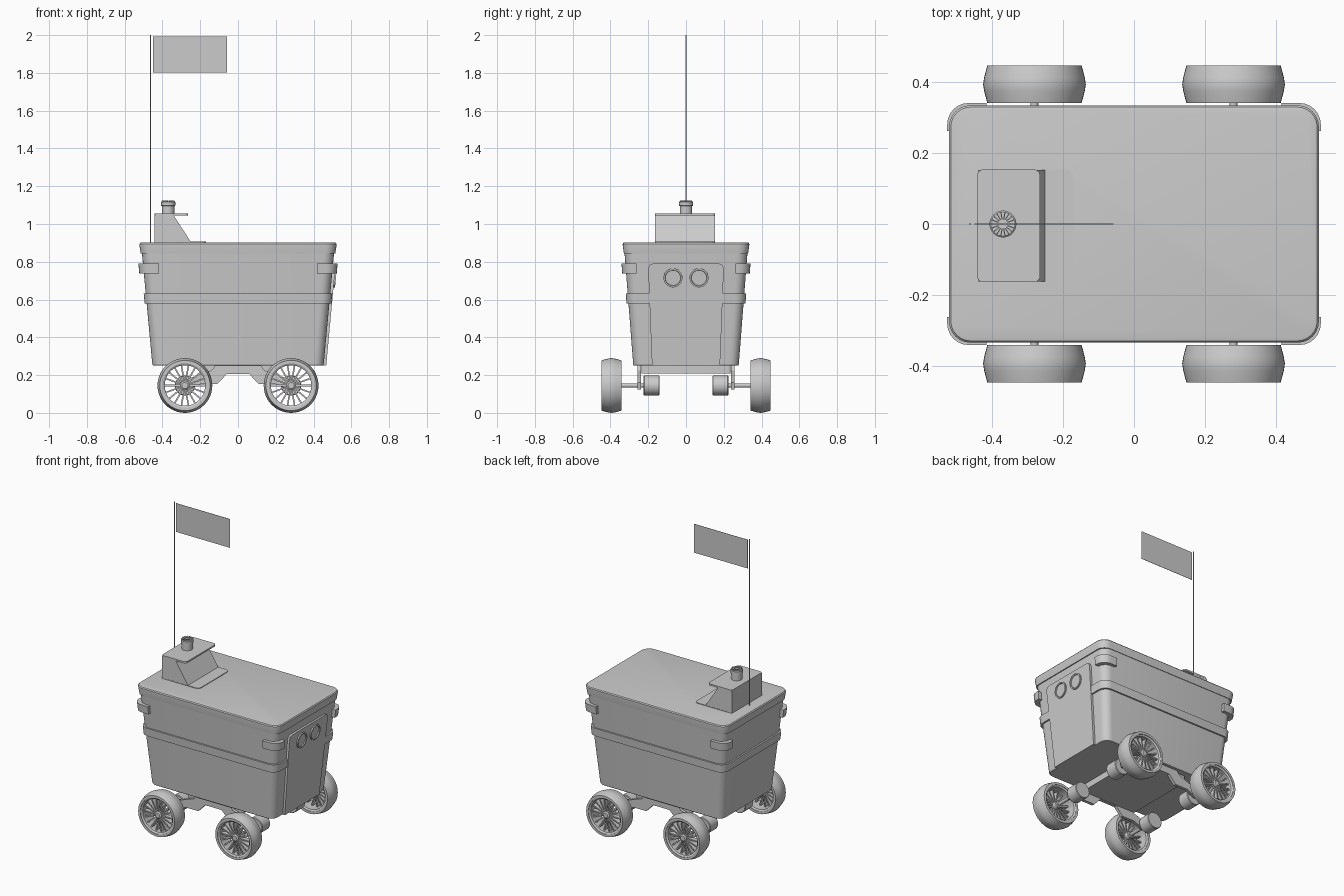
import bpy, bmesh
from math import sin, cos, pi, tau
from mathutils import Vector, Matrix

if "Cube" in bpy.data.objects:
    bpy.data.objects.remove(bpy.data.objects["Cube"])


def finish(name, bm):
    bmesh.ops.recalc_face_normals(bm, faces=bm.faces)
    me = bpy.data.meshes.new(name)
    bm.to_mesh(me)
    bm.free()
    ob = bpy.data.objects.new(name, me)
    bpy.context.collection.objects.link(ob)
    return ob


def skin(name, rings, closed=False):
    """Bridge equal-length point rings; cap the ends or close into a loop."""
    bm = bmesh.new()
    vs = [[bm.verts.new(p) for p in ring] for ring in rings]
    n = len(vs[0])
    pairs = list(zip(vs, vs[1:])) + ([(vs[-1], vs[0])] if closed else [])
    for a, b in pairs:
        for i in range(n):
            bm.faces.new((a[i], a[(i + 1) % n], b[(i + 1) % n], b[i]))
    if not closed:
        bm.faces.new(vs[0])
        bm.faces.new(vs[-1])
    return finish(name, bm)


def prism(name, pts, lo, hi, axis):
    place = {'x': lambda a, b, t: (t, a, b),
             'y': lambda a, b, t: (a, t, b),
             'z': lambda a, b, t: (a, b, t)}[axis]
    return skin(name, [[place(a, b, t) for a, b in pts] for t in (lo, hi)])


def rrect(hx, hy, r, cx=0, cy=0, seg=6):
    pts = []
    for k, (sx, sy) in enumerate(((1, 1), (-1, 1), (-1, -1), (1, -1))):
        for i in range(seg + 1):
            a = (k + i / seg) * pi / 2
            pts.append((cx + sx * (hx - r) + r * cos(a), cy + sy * (hy - r) + r * sin(a)))
    return pts


def loft(name, levels, closed=False):
    return skin(name, [[(x, y, z) for x, y in rrect(hx, hy, r)] for z, hx, hy, r in levels], closed)


def lathe(name, prof, origin, axis='y', closed=False, seg=48):
    """Spin (radius, height) points about an axis through origin."""
    o = Vector(origin)
    rings = []
    for r, h in prof:
        ring = []
        for i in range(seg):
            c, s = r * cos(tau * i / seg), r * sin(tau * i / seg)
            ring.append(o + Vector({'x': (h, c, s), 'y': (c, h, s), 'z': (c, s, h)}[axis]))
        rings.append(ring)
    return skin(name, rings, closed)


def bars(name, count, matrix, size, offset):
    """Radial boxes around local z: size (length, width, depth)."""
    bm = bmesh.new()
    for i in range(count):
        m = matrix @ Matrix.Rotation(tau * i / count, 4, 'Z') @ Matrix.Translation(offset)
        bmesh.ops.create_cube(bm, size=1, matrix=m @ Matrix.Diagonal((*size, 1)))
    return finish(name, bm)


# Body half sizes at height z
def half(z):
    t = (z - 0.25) / 0.59
    return 0.453 + 0.055 * t, 0.279 + 0.046 * t


# Tapered tub, middle band and lid
loft("tub", [(0.25, 0.449, 0.275, 0.045), (0.256, *half(0.256), 0.05), (0.85, *half(0.85), 0.055)])
bx, by = half(0.607)
loft("middle_band", [(0.58, bx - 0.01, by - 0.01, 0.05), (0.58, bx + 0.008, by + 0.008, 0.055),
                     (0.633, bx + 0.013, by + 0.012, 0.058), (0.633, bx - 0.01, by - 0.01, 0.05)], True)
loft("lid", [(0.844, 0.515, 0.329, 0.055), (0.886, 0.522, 0.335, 0.06), (0.895, 0.522, 0.335, 0.06),
             (0.901, 0.517, 0.33, 0.056), (0.903, 0.508, 0.321, 0.05)])

# Corner guards wrapping the four corners
for sx in (1, -1):
    for sy in (1, -1):
        rings = []
        for z, grow, r in ((0.738, 0.024, 0.06), (0.79, 0.024, 0.06)):
            hx, hy = half(z)
            outer = [(hx + grow, 0.262)] + rrect(hx + grow, hy + grow * 0.85, r)[:7] + [(0.417, hy + grow * 0.85)]
            inner = [(0.417, hy - 0.01)] + rrect(hx - 0.01, hy - 0.01, 0.05)[6::-1] + [(hx - 0.01, 0.262)]
            rings.append([(sx * x, sy * y, z) for x, y in outer + inner])
        skin("corner_guard", rings)

# Sloping end panel with two round lamps
outline = [(-0.18, 0.25), (0.18, 0.25), (0.2, 0.765), (0.193, 0.783), (0.175, 0.79),
           (-0.175, 0.79), (-0.193, 0.783), (-0.2, 0.765)]
skin("end_panel", [[(half(z)[0] + d, y, z) for y, z in outline] for d in (-0.01, 0.014)])
for sy in (1, -1):
    lamp = lathe("lamp", [(0.05, -0.01), (0.05, 0.008), (0.042, 0.008), (0.04, 0.002)], (0, 0, 0), 'x')
    lamp.matrix_world = Matrix.Translation((half(0.715)[0] + 0.014, sy * 0.069, 0.715)) @ Matrix.Rotation(0.093, 4, 'Y')

# Sensor housing on the lid
prism("housing_base", rrect(0.13, 0.159, 0.025, -0.3, -0.005), 0.9, 0.907, 'z')
prism("sensor_housing", [(-0.441, 0.9), (-0.246, 0.9), (-0.342, 1.048), (-0.441, 1.048)], -0.163, 0.153, 'y')
prism("housing_top", rrect(0.089, 0.159, 0.018, -0.354, -0.005), 1.045, 1.056, 'z')
lathe("sensor_turret", [(0.033, 1.05), (0.033, 1.095), (0.038, 1.097), (0.038, 1.117), (0.034, 1.12)],
      (-0.37, 0, 0), 'z', seg=32)
bars("turret_fins", 18, Matrix.Translation((-0.37, 0, 1.121)), (0.02, 0.003, 0.008), (0.023, 0, 0))

# Flag and pole
lathe("flag_pole", [(0.003, 0.9), (0.003, 2.0)], (-0.463, 0, 0), 'z', seg=10)
prism("flag", [(-0.45, 1.803), (-0.058, 1.803), (-0.058, 1.992), (-0.45, 1.992)], -0.001, 0.001, 'y')

# Chassis plate and side arms
prism("chassis", rrect(0.2, 0.236, 0.01), 0.208, 0.252, 'z')
WX, WZ, WR = 0.281, 0.145, 0.145
arm = [(0.06, 0.205), (0.11, 0.152), (0.2, 0.152), (0.262, 0.125), (0.3, 0.125), (0.308, 0.16),
       (0.24, 0.19), (0.14, 0.225), (0.12, 0.252)]
for sy in (1, -1):
    prism("side_arm", arm + [(-x, z) for x, z in arm[::-1]], sy * 0.237, sy * 0.257, 'y')

# Wheels, axles and motors
tyre = [(0.117, 0.341), (0.133, 0.341), (0.142, 0.375), (WR, 0.394), (0.142, 0.414), (0.133, 0.448), (0.117, 0.448)]
rim = [(0.107, 0.35), (0.119, 0.343), (0.119, 0.446), (0.107, 0.438)]
for sx in (1, -1):
    for sy in (1, -1):
        o = (sx * WX, 0, WZ)

        def turn(name, prof, closed=False, seg=48):
            lathe(name, [(r, sy * h) for r, h in prof], o, 'y', closed, seg)
        turn("tyre", tyre, True)
        turn("rim", rim, True)
        turn("hub", [(0.02, 0.36), (0.024, 0.365), (0.024, 0.43), (0.016, 0.436)], seg=24)
        turn("axle", [(0.011, 0.22), (0.011, 0.37)], seg=16)
        turn("motor", [(0.05, 0.14), (0.053, 0.144), (0.053, 0.221), (0.05, 0.225)], seg=32)
        hub = Matrix.Translation((o[0], sy * 0.41, WZ)) @ Matrix.Rotation(pi / 2, 4, 'X')
        bars("spokes", 18, hub, (0.094, 0.008, 0.03), (0.065, 0, 0))

# Smooth curved parts, keep hard edges
for ob in bpy.context.scene.objects:
    ob.select_set(True)
    bpy.context.view_layer.objects.active = ob
bpy.ops.object.shade_smooth_by_angle(angle=0.5)
